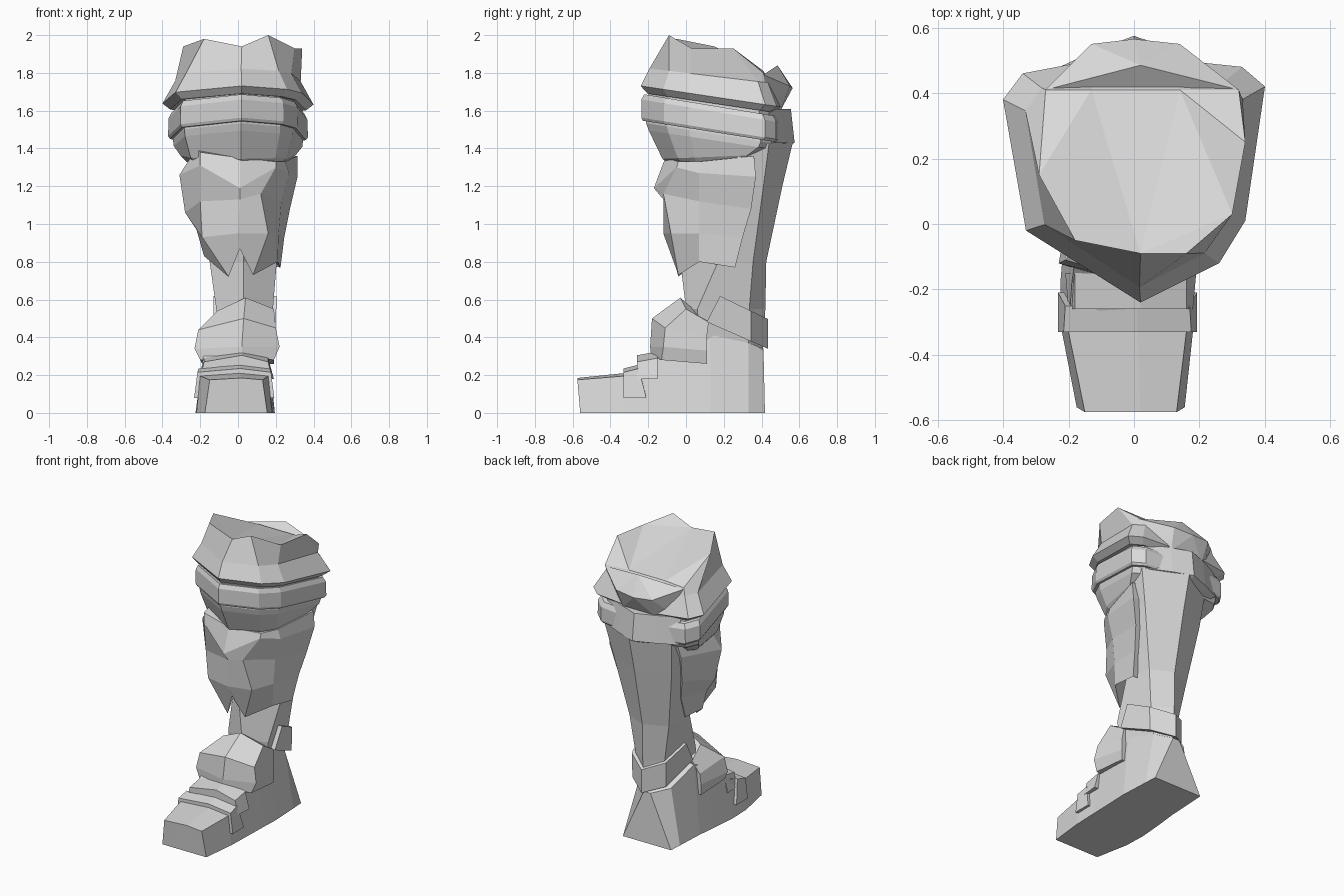
import bpy, bmesh

grey = bpy.data.materials.new("plain_grey")
grey.diffuse_color = (0.7, 0.7, 0.7, 1)


def finish(name, bm):
    bmesh.ops.recalc_face_normals(bm, faces=bm.faces)
    mesh = bpy.data.meshes.new(name)
    bm.to_mesh(mesh)
    bm.free()
    mesh.materials.append(grey)
    obj = bpy.data.objects.new(name, mesh)
    bpy.context.collection.objects.link(obj)
    return obj


def loft(name, rings):
    """Skin closed rings of equal length and cap both ends."""
    bm = bmesh.new()
    rows = [[bm.verts.new(p) for p in ring] for ring in rings]
    n = len(rows[0])
    for a, b in zip(rows, rows[1:]):
        for i in range(n):
            j = (i + 1) % n
            bm.faces.new((a[i], a[j], b[j], b[i]))
    for end in (rows[0], rows[-1]):
        cap = bm.faces.new(end)
        bmesh.ops.triangulate(bm, faces=[cap])
    return finish(name, bm)


def hull(name, points):
    bm = bmesh.new()
    for p in points:
        bm.verts.new(p)
    res = bmesh.ops.convex_hull(bm, input=bm.verts)
    junk = {v for v in res["geom_interior"] if isinstance(v, bmesh.types.BMVert)}
    bmesh.ops.delete(bm, geom=list(junk), context='VERTS')
    return finish(name, bm)


def leg_ring(x0, x1, y_tip, y_front, y_side, y_back, z, inset, slope=0.0):
    """Six-sided limb section with a ridge in front and behind."""
    c = 0.03
    pts = [(x0, y_front), (c, y_tip), (x1, y_front), (x1 - inset, y_side), (c, y_back), (x0 + inset, y_side)]
    return [(x, y, z + slope * y) for x, y in pts]


def foot_ring(y, c, low, high, z_side, z_mid, z0=0.0, lean=0.0):
    """Foot section standing across y, with a low ridge on top."""
    return [(c - low, y - lean, z0), (c - high, y, z_side), (c + 0.03, y, z_mid),
            (c + high, y, z_side), (c + low, y - lean, z0)]


# Foot, from toe to heel
loft("foot", [
    foot_ring(-0.575, -0.01, 0.165, 0.14, 0.175, 0.185, lean=-0.015),
    foot_ring(-0.33, -0.02, 0.20, 0.18, 0.195, 0.21),
    foot_ring(-0.18, -0.02, 0.205, 0.17, 0.26, 0.30),
    foot_ring(0.00, -0.01, 0.20, 0.155, 0.42, 0.47),
    foot_ring(0.13, 0.0, 0.195, 0.15, 0.46, 0.50),
    foot_ring(0.33, 0.0, 0.185, 0.12, 0.37, 0.39),
    foot_ring(0.41, 0.0, 0.18, 0.02, 0.34, 0.34, lean=-0.008)])

# Two straps stepped over the instep
loft("toe_strap", [
    foot_ring(-0.33, -0.02, 0.212, 0.195, 0.215, 0.235, 0.08),
    foot_ring(-0.25, -0.02, 0.212, 0.19, 0.235, 0.255, 0.08, -0.04)])
loft("instep_strap", [
    foot_ring(-0.26, -0.01, 0.19, 0.17, 0.27, 0.305, 0.18),
    foot_ring(-0.15, -0.01, 0.20, 0.17, 0.29, 0.325, 0.18)])

# Folded ankle plate
loft("ankle_plate", [
    [(-0.19, 0.11, 0.26), (-0.20, -0.13, 0.28), (0.02, -0.185, 0.30), (0.19, -0.13, 0.28), (0.19, 0.11, 0.26)],
    [(-0.19, 0.11, 0.33), (-0.23, -0.12, 0.34), (0.02, -0.19, 0.35), (0.22, -0.12, 0.35), (0.19, 0.11, 0.33)],
    [(-0.18, 0.11, 0.40), (-0.21, -0.11, 0.44), (0.03, -0.18, 0.50), (0.20, -0.11, 0.45), (0.19, 0.11, 0.40)],
    [(-0.13, 0.12, 0.48), (-0.11, 0.00, 0.54), (0.04, -0.03, 0.61), (0.19, 0.00, 0.55), (0.18, 0.12, 0.48)]])

# Shin and calf, ridged along the back
loft("lower_leg", [
    leg_ring(-0.11, 0.15, 0.03, 0.08, 0.33, 0.405, 0.30, 0.04),
    leg_ring(-0.115, 0.185, 0.00, 0.06, 0.335, 0.42, 0.55, 0.04),
    leg_ring(-0.15, 0.205, -0.03, 0.17, 0.355, 0.425, 0.80, 0.03),
    leg_ring(-0.19, 0.265, -0.04, 0.26, 0.41, 0.51, 1.20, 0.01),
    leg_ring(-0.20, 0.305, -0.04, 0.28, 0.44, 0.565, 1.43, 0.0)])
loft("heel_band", [
    leg_ring(-0.13, 0.20, 0.11, 0.11, 0.345, 0.435, 0.53, 0.04, -0.44),
    leg_ring(-0.13, 0.205, 0.18, 0.18, 0.345, 0.435, 0.705, 0.04, -0.48)])

# Ragged cloth wrapped round the shin, with its hem turned inward
loft("shin_cloth", [
    [(-0.22, 0.08, 1.40), (-0.20, -0.08, 1.38), (0.01, -0.11, 1.35), (0.20, -0.04, 1.33), (0.25, 0.07, 1.33),
     (0.315, 0.36, 1.36), (-0.22, 0.40, 1.38)],
    [(-0.31, 0.06, 1.26), (-0.20, -0.08, 1.31), (0.01, -0.17, 1.19), (0.20, -0.05, 1.30), (0.27, 0.07, 1.27),
     (0.315, 0.37, 1.25), (-0.20, 0.34, 1.28)],
    [(-0.28, 0.09, 1.06), (-0.20, -0.06, 1.12), (0.01, -0.12, 1.13), (0.12, -0.12, 1.16), (0.23, 0.07, 1.12),
     (0.275, 0.345, 1.08), (-0.18, 0.30, 1.10)],
    [(-0.22, 0.09, 0.97), (-0.19, -0.05, 0.93), (0.00, -0.12, 0.95), (0.16, -0.08, 0.95), (0.215, 0.07, 0.95),
     (0.245, 0.30, 0.93), (-0.16, 0.28, 0.97)],
    [(-0.18, 0.08, 0.83), (-0.05, -0.04, 0.72), (0.01, -0.08, 0.87), (0.08, -0.04, 0.73), (0.21, 0.07, 0.80),
     (0.225, 0.26, 0.77), (-0.15, 0.22, 0.82)],
    [(-0.10, 0.10, 0.88), (-0.04, 0.02, 0.88), (0.01, 0.00, 0.95), (0.08, 0.02, 0.88), (0.12, 0.10, 0.88),
     (0.10, 0.20, 0.88), (-0.05, 0.20, 0.88)]])

# Outline shared by the knee parts
outline = [(-0.33, -0.02), (0.02, -0.24), (0.26, -0.12), (0.34, 0.01), (0.40, 0.42),
           (0.33, 0.48), (0.14, 0.50), (-0.13, 0.50), (-0.34, 0.46), (-0.40, 0.38)]


def knee_ring(sx, sy, z, slope):
    pts = [(x * sx, 0.12 + (y - 0.12) * sy) for x, y in outline]
    return [(x, y, z + slope * y) for x, y in pts]


# Flared padding below the knee, then the strap around it
loft("knee_padding", [
    knee_ring(0.68, 0.58, 1.32, 0.03),
    knee_ring(0.76, 0.68, 1.35, 0.04),
    knee_ring(0.85, 0.88, 1.465, -0.15),
    knee_ring(0.86, 0.92, 1.50, -0.16),
    knee_ring(0.84, 0.88, 1.68, -0.16)])
loft("knee_strap", [
    knee_ring(0.90, 0.97, 1.51, -0.16),
    knee_ring(0.925, 0.99, 1.525, -0.16),
    knee_ring(0.92, 0.99, 1.62, -0.165),
    knee_ring(0.88, 0.95, 1.65, -0.165)])

# Faceted knee cover with an uneven top
top = [(-0.18, -0.05, 1.98), (0.02, -0.09, 1.94), (0.16, -0.09, 2.00), (0.30, 0.03, 1.93),
       (0.34, 0.25, 1.93), (0.32, 0.41, 1.80), (0.14, 0.41, 1.81), (-0.13, 0.41, 1.81),
       (-0.27, 0.41, 1.80), (-0.29, 0.15, 1.94)]
loft("knee_cover", [
    knee_ring(0.90, 0.90, 1.66, -0.15),
    knee_ring(1.0, 1.0, 1.695, -0.15),
    knee_ring(0.83, 0.87, 1.80, -0.12),
    top])

# Knot and ridged buckle behind the knee
hull("rear_knot", [
    (0.02, 0.485, 1.84), (-0.27, 0.41, 1.79), (0.32, 0.41, 1.79), (-0.13, 0.55, 1.73), (0.14, 0.55, 1.73),
    (0.0, 0.565, 1.72), (-0.20, 0.44, 1.62), (0.20, 0.44, 1.62), (-0.12, 0.50, 1.60), (0.12, 0.50, 1.60)])
buckle = []
for x, y in ((-0.27, 0.46), (-0.13, 0.525), (0.0, 0.575), (0.13, 0.525), (0.27, 0.46)):
    buckle += [(x, y - 0.02, 1.61), (x, y, 1.43), (x * 0.8, y - 0.06, 1.40)]
hull("rear_buckle", buckle)
